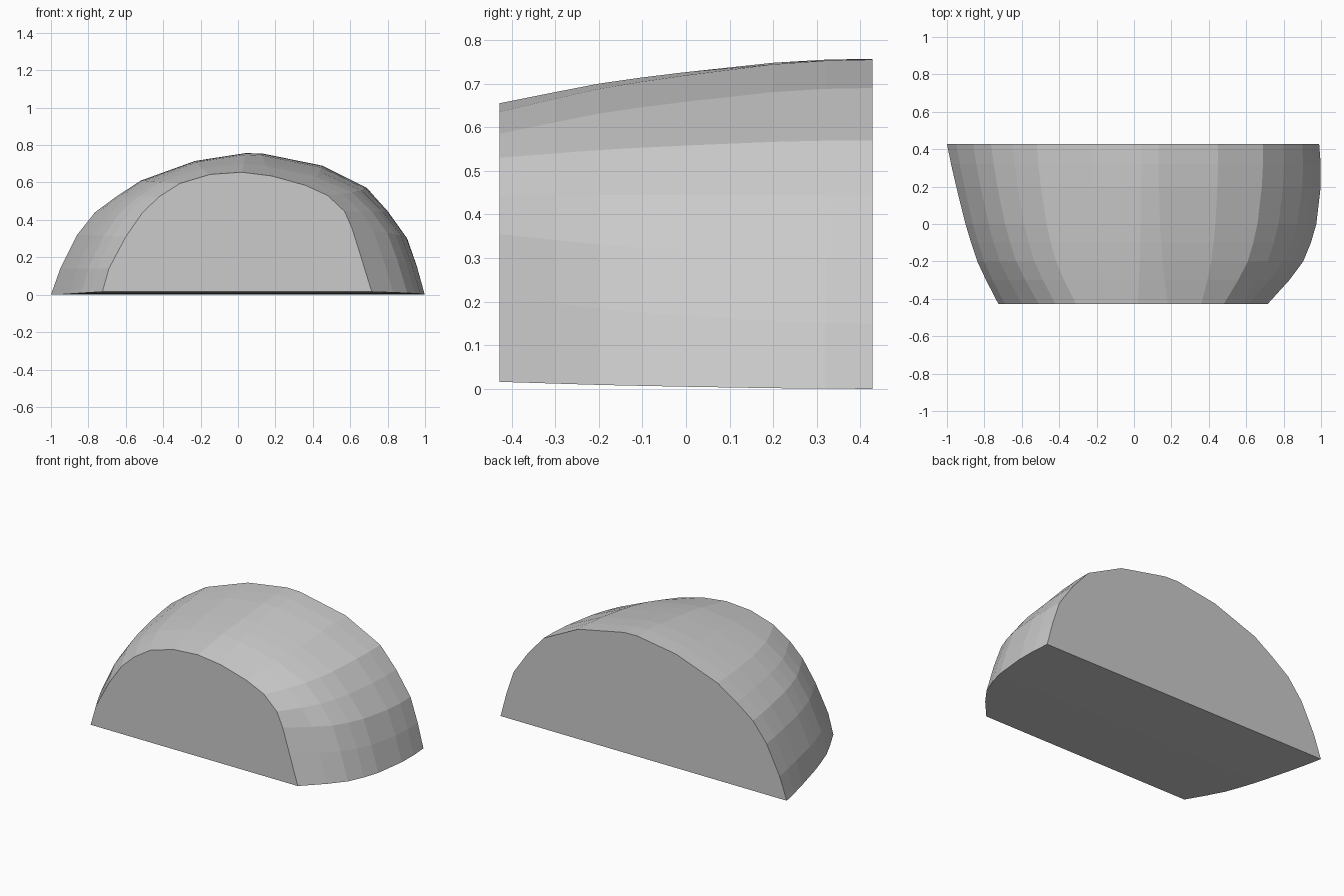
import bpy, bmesh

if "Cube" in bpy.data.objects:
    bpy.data.objects.remove(bpy.data.objects["Cube"])

# matching (x, z) outlines of the small front face and the large back face
FRONT = [(-.725, .016), (-.69, .14), (-.60, .31), (-.51, .44), (-.42, .525), (-.31, .595), (-.15, .643),
         (.02, .655), (.18, .635), (.36, .585), (.48, .53), (.57, .445), (.61, .355), (.655, .21), (.715, .016)]
BACK = [(-1, 0), (-.95, .14), (-.86, .32), (-.765, .44), (-.65, .525), (-.52, .61), (-.23, .715),
        (.04, .757), (.13, .755), (.45, .69), (.69, .57), (.80, .445), (.90, .30), (.95, .15), (.99, 0)]

# y, then how far the left side, right side and height have grown toward the back outline
STATIONS = [(-.4275, 0, 0, 0), (-.30, .24, .42, .25), (-.20, .41, .69, .44), (-.10, .53, .84, .58),
            (0, .64, .945, .70), (.20, .82, 1.03, .91), (.32, .92, 1.03, .98), (.4275, 1, 1, 1)]

bm = bmesh.new()
n = len(FRONT)
rings = []
for y, left, right, up in STATIONS:
    ring = []
    for i, ((x0, z0), (x1, z1)) in enumerate(zip(FRONT, BACK)):
        s = i / (n - 1)
        k = left + (right - left) * s
        ring.append(bm.verts.new((x0 + (x1 - x0) * k, y, max(0, z0 + (z1 - z0) * up))))
    rings.append(ring)

# domed skin and underside
for a, b in zip(rings, rings[1:]):
    for i in range(n):
        j = (i + 1) % n
        bm.faces.new((a[i], a[j], b[j], b[i]))

# flat end faces
bm.faces.new(rings[0])
bm.faces.new(rings[-1])
bmesh.ops.recalc_face_normals(bm, faces=bm.faces[:])

mesh = bpy.data.meshes.new("domed_block")
bm.to_mesh(mesh)
bm.free()
block = bpy.data.objects.new("domed_block", mesh)
bpy.context.collection.objects.link(block)
